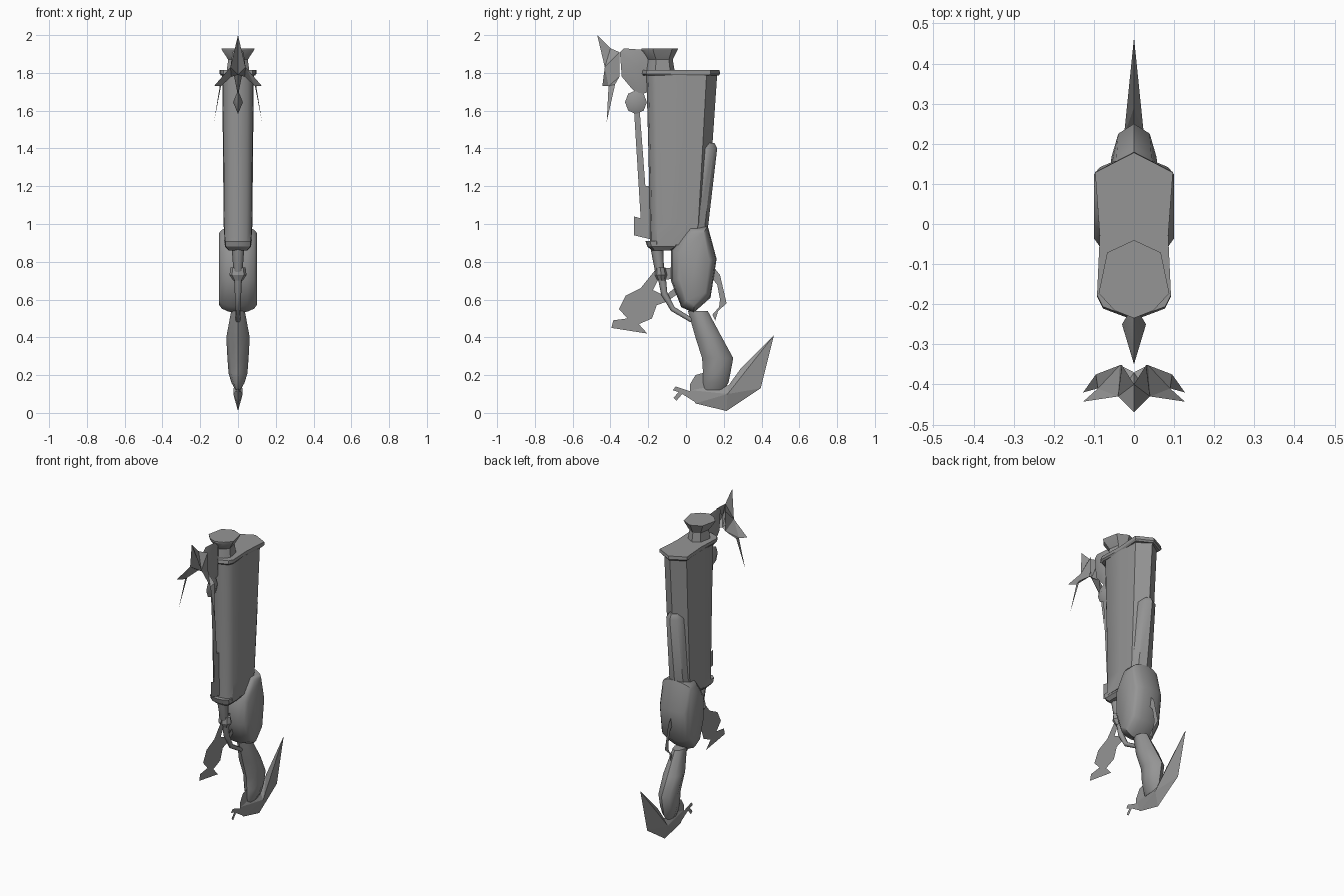
import bpy
import math

default_cube = bpy.data.objects.get("Cube")
if default_cube:
    bpy.data.objects.remove(default_cube, do_unlink=True)

# One plain grey finish for every part
grey = bpy.data.materials.new("plain grey")
grey.use_nodes = True
grey_value = (0.3, 0.3, 0.3, 1)
grey.diffuse_color = grey_value
grey.node_tree.nodes["Principled BSDF"].inputs["Base Color"].default_value = grey_value


def build(name, points, faces, smooth_angle=None):
    mesh = bpy.data.meshes.new(name)
    mesh.from_pydata(points, [], faces)
    mesh.validate()
    mesh.materials.append(grey)
    if smooth_angle:
        mesh.shade_smooth()
        mesh.set_sharp_from_angle(angle=math.radians(smooth_angle))
    part = bpy.data.objects.new(name, mesh)
    bpy.context.collection.objects.link(part)
    return part


def loft(name, rings, smooth_angle=40):
    """Skin closed rings of equal length and cap both ends."""
    count = len(rings[0])
    faces = [list(range(count))[::-1]]
    for level in range(len(rings) - 1):
        low, high = level * count, (level + 1) * count
        for i in range(count):
            j = (i + 1) % count
            faces.append((low + i, low + j, high + j, high + i))
    last = (len(rings) - 1) * count
    faces.append(list(range(last, last + count)))
    return build(name, [p for ring in rings for p in ring], faces, smooth_angle)


def section(shape, z, front, back, half_width):
    """Horizontal ring from a half outline of (depth, width) fractions."""
    right = [(w * half_width, front + d * (back - front), z) for d, w in shape]
    left = [(-x, y, z) for x, y, z in right[-2:0:-1]]
    return right + left


def tower(name, shape, levels, smooth_angle=40):
    return loft(name, [section(shape, *level) for level in levels], smooth_angle)


def plate(name, outline):
    """Paper-thin plate lying in the middle plane."""
    return build(name, [(0, y, z) for y, z in outline], [list(range(len(outline)))])


def lens(name, outline, centre, bulge, smooth_angle=None):
    """Outline with a raised point on each side."""
    count = len(outline)
    points = [(0, y, z) for y, z in outline]
    points += [(bulge, *centre), (-bulge, *centre)]
    faces = []
    for i in range(count):
        j = (i + 1) % count
        faces += [(i, j, count), (j, i, count + 1)]
    return build(name, points, faces, smooth_angle)


def tube(name, path):
    """Octagonal rod through (y, z, radius) stations."""
    rings = []
    for i, (y, z, radius) in enumerate(path):
        before, after = path[max(i - 1, 0)], path[min(i + 1, len(path) - 1)]
        dy, dz = after[0] - before[0], after[1] - before[1]
        size = math.hypot(dy, dz)
        ring = []
        for k in range(8):
            a = k * math.tau / 8
            side = radius * math.sin(a)
            ring.append((radius * math.cos(a), y + side * dz / size, z - side * dy / size))
        rings.append(ring)
    return loft(name, rings, 50)


rounded = [(0, 0), (.03, .6), (.13, .95), (.5, 1), (.85, .95), (1, 0)]
lid_shape = [(0, 0), (.07, .8), (.14, .95), (.5, .88), (.88, 1), (1, 0)]
cup_shape = [(0, 0), (.1, .55), (.32, 1), (.84, .76), (1, 0)]
oval = [(0, 0), (.15, .7), (.5, 1), (.85, .7), (1, 0)]

# Main tapered body with its back panel
tower("body", rounded, [(.89, -.19, .08, .072), (1, -.19, .11, .076),
                        (1.42, -.2, .14, .08), (1.79, -.21, .165, .084)])
tower("back_panel", oval, [(.97, 0, .115, .07), (1.4, .04, .165, .055),
                           (1.43, .06, .15, .03)])

# Top lid and bottom collar
tower("lid", lid_shape, [(1.785, -.23, .172, .09), (1.795, -.24, .18, .097),
                         (1.815, -.235, .178, .097)], 30)
tower("collar", rounded, [(.86, -.18, -.07, .05), (.88, -.205, -.03, .068),
                          (.91, -.215, -.03, .07)], 30)

# Flared cup on the lid
tower("cup", cup_shape, [(1.81, -.21, -.06, .06), (1.87, -.2, -.07, .052),
                         (1.92, -.235, -.045, .085), (1.93, -.235, -.04, .088)], 30)

# Narrow block joining the cup to the wings
lens("front_block", [(-.2, 1.92), (-.33, 1.93), (-.35, 1.91), (-.34, 1.78),
                     (-.29, 1.72), (-.25, 1.68), (-.2, 1.7)], (-.25, 1.83), .03, 60)

# Faceted knob beneath the block
knob = [(-.265 + .058 * math.cos(k * math.tau / 8), 1.645 + .063 * math.sin(k * math.tau / 8))
        for k in range(8)]
lens("knob", knob, (-.265, 1.645), .026, 60)

# Swept pair of front wings, mirrored about the middle
tip, ridge_low, ridge_top = (0, -.47, 2), (0, -.37, 1.79), (0, -.4, 1.93)
wing = [tip, (.04, -.43, 1.83), (.127, -.443, 1.73), (.09, -.41, 1.73),
        (.127, -.42, 1.54), (.095, -.375, 1.74), (.035, -.352, 1.78),
        (.03, -.352, 1.91), ridge_top, ridge_low]
wing_faces = [(0, 1, 8), (1, 7, 8), (1, 6, 7), (1, 3, 6), (1, 2, 3),
              (3, 4, 5), (3, 5, 6), (1, 9, 6), (0, 9, 1)]
for side, sign in (("left", 1), ("right", -1)):
    build(side + "_wing", [(sign * x, y, z) for x, y, z in wing],
          [face[::sign] for face in wing_faces])

# Long thin rail in front of the body
plate("front_rail", [(-.275, 1.6), (-.245, 1.6), (-.215, 1.2), (-.19, 1.2),
                     (-.19, .92), (-.275, .94), (-.275, 1.04), (-.24, 1.03)])

# Lower post and its curved brace
tube("lower_post", [(-.155, .88, .034), (-.14, .75, .024), (-.12, .68, .018)])
tube("curved_brace", [(-.13, .73, .022), (-.115, .63, .017), (-.07, .55, .014),
                      (.03, .49, .012)])
tower("post_nut", oval, [(.7, -.15, -.11, .025), (.73, -.165, -.1, .045),
                         (.77, -.16, -.11, .04)], 30)

# Swollen housing with narrower flat cheeks
housing = [(.02, .99), (.115, .99), (.162, .815), (.13, .61), (.04, .53),
           (-.025, .56), (-.08, .7), (-.08, .86), (-.03, .93)]


def housing_ring(x, scale):
    middle_y, middle_z = .05, .77
    return [(x, middle_y + (y - middle_y) * scale, middle_z + (z - middle_z) * (scale + 1) / 2)
            for y, z in housing]


loft("housing", [housing_ring(x, s) for x, s in
                 ((-.1, .66), (-.085, .82), (-.05, .95), (0, 1),
                  (.05, .95), (.085, .82), (.1, .66))], 45)

# Flat ornaments before and behind the housing
plate("rear_hook", [(.14, .78), (.18, .73), (.215, .58), (.17, .54), (.155, .49),
                    (.14, .52), (.175, .56), (.18, .6), (.165, .68), (.13, .72)])
plate("front_ornament", [(-.07, .77), (-.16, .76), (-.24, .66), (-.32, .62),
                         (-.355, .55), (-.31, .5), (-.385, .49), (-.395, .45),
                         (-.205, .42), (-.25, .47), (-.18, .5), (-.155, .57),
                         (-.1, .59), (-.03, .64), (-.05, .67), (-.11, .62),
                         (-.175, .65), (-.15, .7), (-.07, .71)])

# Leg swelling toward the ankle
tower("lower_leg", oval, [(.12, .1, .2, .012), (.16, .09, .225, .035), (.21, .09, .235, .05),
                          (.29, .085, .25, .056), (.4, .05, .19, .062),
                          (.54, .01, .115, .036)], 50)

# Crescent blade, ankle link and toe plate
lens("crescent_blade", [(.465, .41), (.395, .13), (.215, .01), (.05, .05), (.03, .12),
                        (.08, .13), (.225, .145), (.29, .235)], (.22, .1), .025)
plate("ankle_link", [(.02, .11), (.02, .15), (.05, .2), (.12, .22), (.12, .13)])
plate("toe_plate", [(.06, .05), (-.02, .1), (-.05, .065), (-.065, .08), (-.04, .11),
                    (-.07, .12), (-.055, .14), (.02, .115), (.08, .13)])
